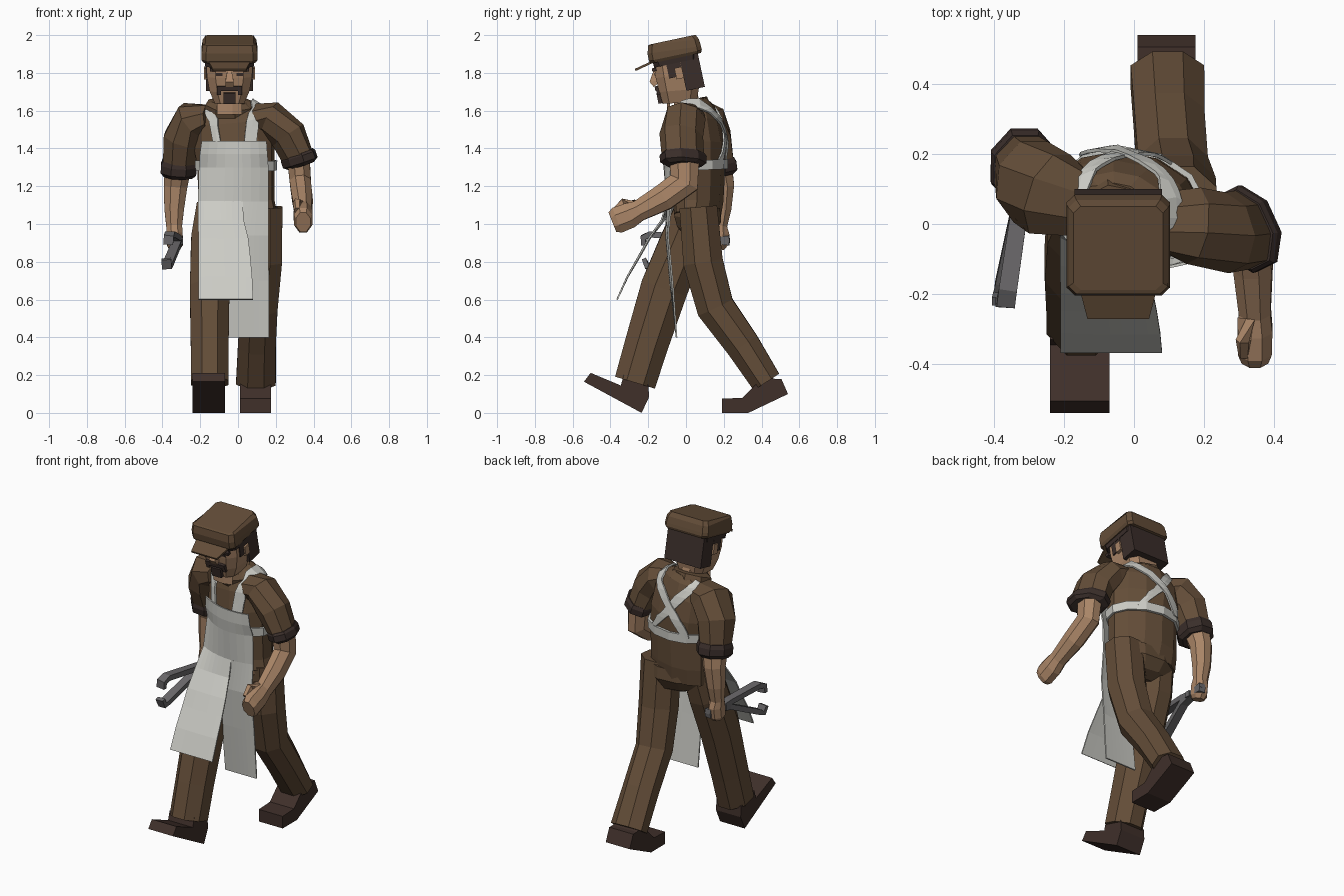
import bpy, bmesh, math
from mathutils import Vector, Matrix
from mathutils.bvhtree import BVHTree


def mat(name, r, g, b):
    m = bpy.data.materials.new(name)
    m.diffuse_color = (r, g, b, 1)
    return m


BROWN = mat("work brown", 0.127, 0.075, 0.040)
DARK = mat("dark brown", 0.042, 0.027, 0.023)
BOOT = mat("boot leather", 0.050, 0.029, 0.023)
SKIN = mat("skin", 0.40, 0.235, 0.135)
CLOTH = mat("apron grey", 0.60, 0.60, 0.56)
STEEL = mat("tool grey", 0.14, 0.135, 0.14)


def finish(name, bm, m, M=None, thick=0):
    bmesh.ops.recalc_face_normals(bm, faces=bm.faces)
    if M:
        bm.transform(M)
    me = bpy.data.meshes.new(name)
    bm.to_mesh(me)
    bm.free()
    me.materials.append(m)
    ob = bpy.data.objects.new(name, me)
    bpy.context.collection.objects.link(ob)
    if thick:
        s = ob.modifiers.new("thickness", 'SOLIDIFY')
        s.thickness, s.offset = thick, 0
    return ob


def loft(name, rings, m, n=8, ref=(0, 1, 0), e=1.0, M=None):
    """Tube through rings (x, y, z, radius along ref, radius across)."""
    bm = bmesh.new()
    ps = [Vector(r[:3]) for r in rings]
    loops = []
    for i, r in enumerate(rings):
        t = (ps[min(i + 1, len(ps) - 1)] - ps[max(i - 1, 0)]).normalized()
        u = Vector(ref)
        u = (u - u.dot(t) * t).normalized()
        w = t.cross(u)
        k = math.cos(math.pi / n)
        sh = lambda c: math.copysign(min(1, abs(c) / k) ** e, c)
        angs = [2 * math.pi * (j + 0.5) / n for j in range(n)]
        loops.append([bm.verts.new(ps[i] + u * r[3] * sh(math.cos(a)) + w * r[4] * sh(math.sin(a)))
                      for a in angs])
    for a, b in zip(loops, loops[1:]):
        for j in range(n):
            bm.faces.new((a[j], a[(j + 1) % n], b[(j + 1) % n], b[j]))
    bm.faces.new(loops[0])
    bm.faces.new(loops[-1])
    return finish(name, bm, m, M)


def prism(name, pts, a, b, m, axis='x', M=None):
    """Outline extruded along x (points are y,z) or along z (points are x,y)."""
    bm = bmesh.new()
    put = (lambda p, d: (d, p[0], p[1])) if axis == 'x' else (lambda p, d: (p[0], p[1], d))
    A, B = [[bm.verts.new(put(p, d)) for p in pts] for d in (a, b)]
    bm.faces.new(A)
    bm.faces.new(B)
    for i in range(len(pts)):
        j = (i + 1) % len(pts)
        bm.faces.new((A[i], A[j], B[j], B[i]))
    return finish(name, bm, m, M)


def box(name, c, s, m, M=Matrix()):
    bm = bmesh.new()
    bmesh.ops.create_cube(bm, size=1)
    return finish(name, bm, m, M @ Matrix.Translation(c) @ Matrix.Diagonal((*s, 1)))


def sheet(name, rows, m, cols=8):
    """Cloth from rows (z, y, x0, x1, bow, twist)."""
    bm = bmesh.new()
    g = []
    for z, y, x0, x1, k, tw in rows:
        xs = [x0 + (x1 - x0) * i / cols for i in range(cols + 1)]
        g.append([bm.verts.new((x, y + k * (x + .02) ** 2 - tw * (x + .02), z)) for x in xs])
    for a, b in zip(g, g[1:]):
        for i in range(cols):
            bm.faces.new((a[i], a[i + 1], b[i + 1], b[i]))
    return finish(name, bm, m, thick=0.008)


# Torso, twisted so the right shoulder leads
TW = (0.2, 1, 0)
torso = loft("shirt", [(0, .06, 1.04, .115, .205), (-.01, .065, 1.12, .125, .2), (-.01, .06, 1.30, .14, .2),
                       (-.02, .055, 1.42, .145, .21), (-.03, .05, 1.54, .125, .20),
                       (-.04, .045, 1.62, .10, .14), (-.045, .04, 1.645, .075, .09)], BROWN, 12, TW)
loft("trouser_seat", [(0, .065, 1.09, .115, .215), (0, .062, 1.03, .125, .215), (-.005, .05, .97, .10, .16),
                      (-.01, .04, .93, .05, .08)], BROWN, 10)

# Legs and boots
loft("front_trouser_leg", [(-.12, .05, 1.09, .10, .10), (-.14, -.01, .92, .12, .108), (-.15, -.115, .66, .125, .105),
                           (-.15, -.21, .36, .115, .10), (-.15, -.27, .16, .11, .10)], BROWN)
loft("back_trouser_leg", [(.125, .065, 1.09, .10, .11), (.125, .09, .8, .105, .108), (.11, .155, .56, .10, .10),
                          (.10, .30, .36, .09, .10), (.095, .425, .165, .08, .105)], BROWN)
prism("front_boot", [(-.54, .165), (-.235, 0), (-.195, .085), (-.2, .15), (-.33, .2), (-.345, .145), (-.505, .212)],
      -.24, -.07, BOOT)
prism("back_boot", [(.19, 0), (.33, 0), (.54, .1), (.505, .18), (.47, .18), (.42, .2), (.36, .14), (.30, .08),
                    (.19, .075)], .01, .175, BOOT)

# Rolled sleeves
loft("left_sleeve", [(-.15, .05, 1.56, .09, .07), (-.24, .085, 1.55, .12, .10), (-.295, .12, 1.45, .12, .098),
                     (-.312, .16, 1.31, .095, .085)], BROWN)
loft("left_cuff", [(-.311, .155, 1.335, .10, .088), (-.312, .16, 1.31, .108, .096), (-.315, .168, 1.27, .106, .094),
                   (-.316, .172, 1.25, .08, .075)], DARK)
RY = (-0.5, 1, 0)
loft("right_sleeve", [(.09, .01, 1.565, .085, .07), (.17, -.005, 1.56, .105, .085), (.265, -.025, 1.47, .11, .088),
                      (.32, -.015, 1.345, .11, .072)], BROWN, 8, RY)
loft("right_cuff", [(.313, -.016, 1.375, .112, .075), (.318, -.015, 1.36, .122, .083), (.33, -.014, 1.325, .12, .083),
                    (.335, -.013, 1.31, .09, .065)], DARK, 8, RY)

# Forearms and hands
loft("right_forearm", [(.32, -.01, 1.35, .08, .06), (.33, -.01, 1.22, .08, .056), (.34, -.12, 1.14, .07, .055),
                       (.345, -.25, 1.07, .055, .045), (.345, -.30, 1.045, .068, .05), (.345, -.365, 1.02, .07, .048),
                       (.345, -.39, 1.01, .055, .038)], SKIN)
loft("right_thumb", [(.32, -.27, 1.11, .025, .02), (.312, -.33, 1.11, .025, .022), (.315, -.37, 1.07, .02, .018)], SKIN, 6)
loft("left_forearm", [(-.318, .17, 1.3, .075, .07), (-.33, .195, 1.2, .06, .062), (-.338, .19, 1.08, .05, .052),
                      (-.338, .18, .99, .038, .042), (-.335, .175, .95, .055, .042), (-.335, .17, .89, .05, .042),
                      (-.335, .165, .87, .035, .03)], SKIN)

# Tongs
X = (1, 0, 0)
loft("tongs_upper_bar", [(-.31, .23, .90, .02, .014), (-.325, .05, .925, .024, .016), (-.36, -.19, .945, .026, .016),
                         (-.366, -.225, .93, .026, .016), (-.37, -.225, .89, .026, .012)], STEEL, 4, X)
loft("tongs_lower_bar", [(-.31, .23, .925, .02, .014), (-.325, .05, .895, .024, .016), (-.37, -.17, .79, .026, .016),
                         (-.376, -.205, .775, .026, .016), (-.38, -.222, .815, .026, .012)], STEEL, 4, X)
box("tongs_rivet", (-.32, .12, .912), (.06, .035, .035), STEEL)

# Apron: bib, raised panel and hanging panel
waist = (1.12, -.098)
sheet("apron_bib", [(1.44, -.118, -.19, .15, 1.4, .2), (1.37, -.118, -.2, .155, 1.6, .2),
                    (1.30, -.11, -.205, .16, 2, .2), (*waist, -.21, .16, 1.2, .1)], CLOTH)
sheet("apron_raised_panel", [(*waist, -.21, .025, 1.2, .1), (1.02, -.13, -.21, .03, .4, 0), (.92, -.2, -.21, .055, .2, 0),
                             (.83, -.25, -.21, .065, .2, 0), (.72, -.312, -.21, .075, .1, 0),
                             (.6, -.365, -.21, .08, 0, 0)], CLOTH)
sheet("apron_hanging_panel", [(*waist, .0, .16, 1.2, .1), (.94, -.105, -.04, .16, .6, .05),
                              (.7, -.085, -.05, .163, .4, 0), (.4, -.05, -.05, .165, 0, 0)], CLOTH)
loft("apron_belt", [(-.01, .062, 1.285, .152, .212), (-.01, .06, 1.337, .155, .214)], CLOTH, 12, TW)

# Shoulder straps, laid on the shirt and crossed at the back
tree = BVHTree.FromPolygons([v.co for v in torso.data.vertices], [p.vertices[:] for p in torso.data.polygons])


def strap(name, pts, off):
    bm = bmesh.new()
    prev = None
    P = [Vector(p) for p in pts]
    path = [a.lerp(b, i / 4) for a, b in zip(P, P[1:]) for i in range(4)] + [P[-1]]
    for p in path:
        row = []
        for s in (-.033, 0, .033):
            co, no, _, _ = tree.find_nearest(p + Vector((s, 0, 0)))
            row.append(bm.verts.new(co + no * off))
        if prev:
            for i in (0, 1):
                bm.faces.new((prev[i], prev[i + 1], row[i + 1], row[i]))
        prev = row
    finish(name, bm, CLOTH, thick=0.01)


strap("left_strap", [(-.13, -.13, 1.42), (-.15, -.09, 1.56), (-.165, .03, 1.62), (-.12, .15, 1.59),
                     (0, .23, 1.45), (.13, .22, 1.32)], .010)
strap("right_strap", [(.07, -.14, 1.42), (.08, -.11, 1.55), (.092, .0, 1.61), (.07, .11, 1.58),
                      (-.05, .22, 1.47), (-.16, .24, 1.32)], .015)

# Neck and collar
loft("neck", [(-.045, .02, 1.58, .07, .062), (-.045, -.01, 1.70, .065, .062)], SKIN)
prism("throat", [(-.11, -.085), (.02, -.085), (-.03, -.1), (-.06, -.1)], 1.58, 1.655, SKIN, 'z')
loft("collar", [(-.045, .03, 1.59, .10, .13), (-.045, .01, 1.635, .10, .122), (-.045, .006, 1.65, .08, .09)],
     BROWN, 8, TW)

# Head, tipped forward
H = Matrix.Translation((-.045, -.03, 1.77)) @ Matrix.Rotation(math.radians(12), 4, 'X')
loft("head", [(0, -.03, -.125, .09, .078), (0, -.02, -.06, .105, .105), (0, -.012, .02, .115, .12),
              (0, -.005, .11, .118, .122)], SKIN, 8, e=.55, M=H)
box("back_hair", (0, .068, .025), (.25, .10, .19), DARK, H)
loft("nose", [(0, -.12, .065, .012, .012), (0, -.135, .015, .028, .022), (0, -.125, -.002, .025, .022)], SKIN, 4, M=H)
box("moustache", (0, -.125, -.025), (.13, .035, .025), DARK, H)
box("goatee", (0, -.118, -.078), (.066, .045, .058), DARK, H)
for side, s in (("left", -1), ("right", 1)):
    box(side + "_sideburn", (s * .115, -.02, .06), (.022, .075, .095), DARK, H)
    box(side + "_ear", (s * .123, .0, .03), (.024, .04, .06), SKIN, H)
    box(side + "_brow", (s * .06, -.126, .075), (.085, .022, .018), DARK, H)
    box(side + "_eye", (s * .055, -.124, .05), (.035, .01, .015), DARK, H)
    box(side + "_moustache_end", (s * .056, -.12, -.045), (.02, .035, .03), DARK, H)

# Flat cap
loft("cap_band", [(0, -.003, .085, .118, .128), (0, -.003, .125, .125, .134)], DARK, 8, e=.3, M=H)
loft("cap", [(0, .0, .11, .135, .138), (0, .0, .125, .143, .148), (0, .0, .155, .143, .148),
             (0, .005, .195, .135, .142), (0, .005, .21, .122, .128)], BROWN, 8, e=.2, M=H)
prism("cap_brim", [(-.115, 0), (.115, 0), (.088, -.115), (-.088, -.115)], -.006, .006, BROWN, 'z',
      H @ Matrix.Translation((0, -.112, .12)) @ Matrix.Rotation(math.radians(13), 4, 'X'))
